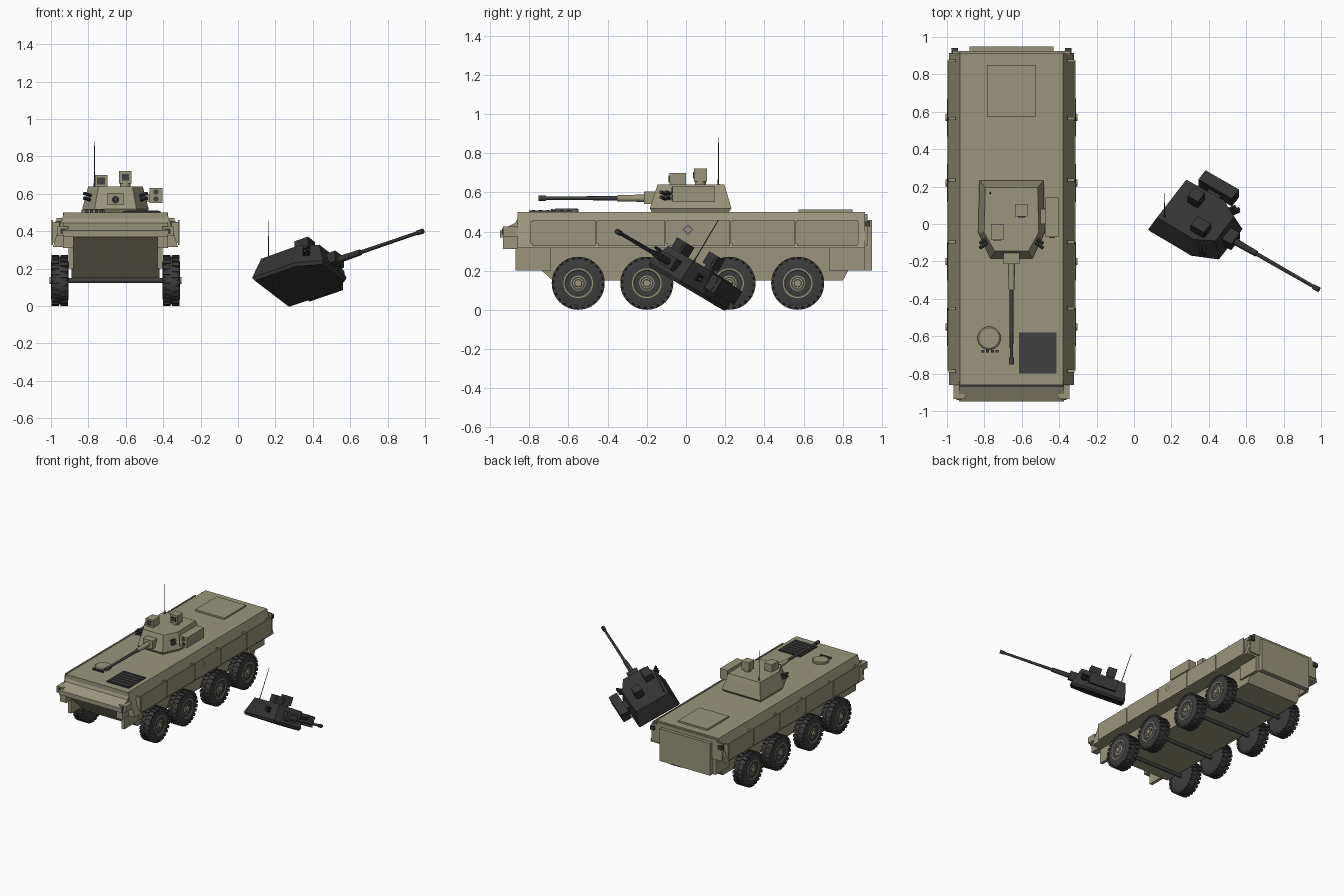
import bpy, bmesh, math
from mathutils import Matrix, Vector

cube = bpy.data.objects.get("Cube")
if cube:
    bpy.data.objects.remove(cube, do_unlink=True)


def material(name, rgb):
    m = bpy.data.materials.new(name)
    m.use_nodes = True
    m.diffuse_color = (*rgb, 1)
    m.node_tree.nodes["Principled BSDF"].inputs["Base Color"].default_value = (*rgb, 1)
    return m


TAN = material("olive tan paint", (0.32, 0.30, 0.205))
RUBBER = material("black rubber", (0.045, 0.045, 0.045))
STEEL = material("dark steel", (0.05, 0.05, 0.052))
CHAR = material("charred metal", (0.033, 0.033, 0.033))
MARK = material("grey marking", (0.13, 0.12, 0.14))

HULL = Matrix.Translation((-0.655, 0, 0))


def finish(name, bm, mat, M=HULL, smooth=False):
    bmesh.ops.recalc_face_normals(bm, faces=bm.faces)
    me = bpy.data.meshes.new(name)
    bm.to_mesh(me)
    bm.free()
    me.materials.append(mat)
    ob = bpy.data.objects.new(name, me)
    bpy.context.collection.objects.link(ob)
    ob.matrix_world = M
    if smooth:
        bpy.ops.object.select_all(action="DESELECT")
        ob.select_set(True)
        bpy.context.view_layer.objects.active = ob
        bpy.ops.object.shade_smooth_by_angle(angle=math.radians(35))
    return ob


def add_box(bm, lo, hi, turn=Matrix()):
    lo, hi = Vector(lo), Vector(hi)
    M = turn @ Matrix.Translation((lo + hi) / 2) @ Matrix.Diagonal((*(hi - lo), 1))
    bmesh.ops.create_cube(bm, size=1, matrix=M)


def box(name, lo, hi, mat=TAN, M=HULL):
    bm = bmesh.new()
    add_box(bm, lo, hi)
    return finish(name, bm, mat, M)


def loft(name, rings, mat=TAN, M=HULL, smooth=False, capped=True):
    bm = bmesh.new()
    loops = [[bm.verts.new(p) for p in ring] for ring in rings]
    n = len(loops[0])
    for a, b in zip(loops, loops[1:]):
        for i in range(n):
            bm.faces.new((a[i], a[(i + 1) % n], b[(i + 1) % n], b[i]))
    if capped:
        bm.faces.new(loops[0])
        bm.faces.new(loops[-1])
    return finish(name, bm, mat, M, smooth)


def lathe(name, profile, axis, centre, mat, M=HULL, n=24, capped=True):
    # profile holds (distance along the axis, radius)
    turn = Vector(axis).to_track_quat("Z", "Y")
    rings = [[turn @ Vector((r * math.cos(t), r * math.sin(t), h)) + Vector(centre)
              for t in (2 * math.pi * i / n for i in range(n))] for h, r in profile]
    return loft(name, rings, mat, M, True, capped)


# Upper hull with sloped sides, and the nose in front of it
section = [(-0.275, 0.5), (0.275, 0.5), (0.335, 0.315), (-0.335, 0.315)]
loft("upper_hull", [[(x, y, z) for x, z in section] for y in (-0.86, 0.913)])
nose = [(-0.845, 0.5), (-0.87, 0.445), (-0.948, 0.405), (-0.948, 0.37), (-0.84, 0.37)]
loft("nose", [[(x, y, z) for y, z in nose] for x in (-0.28, 0.28)])
belly = [(-0.93, 0.375), (-0.68, 0.15), (0.80, 0.15), (0.90, 0.33), (0.5, 0.375)]
loft("lower_hull", [[(x, y, z) for y, z in belly] for x in (-0.235, 0.235)])

# Parts on both flanks
edges = [-0.79, -0.455, -0.10, 0.23, 0.56, 0.88]
for s, side in ((-1, "right"), (1, "left")):
    def flank(name, x0, x1, ys, zs, mat=TAN):
        a, b = sorted((s * x0, s * x1))
        return box(f"{side}_{name}", (a, ys[0], zs[0]), (b, ys[1], zs[1]), mat)

    for y0, y1 in zip(edges, edges[1:]):
        flank("armour_panel", 0.333, 0.341, (y0 + 0.006, y1 - 0.006), (0.325, 0.46))
        flank("panel_bracket", 0.30, 0.336, (y0 - 0.004, y0 + 0.012), (0.34, 0.45))
    flank("panel_bracket", 0.30, 0.336, (0.865, 0.88), (0.34, 0.45))
    flank("front_skirt", 0.225, 0.25, (-0.87, -0.69), (0.20, 0.36))
    flank("rear_skirt", 0.225, 0.25, (0.73, 0.913), (0.20, 0.34))
    flank("nose_corner", 0.225, 0.28, (-0.935, -0.86), (0.31, 0.37))
    flank("headlight_box", 0.25, 0.31, (-0.935, -0.86), (0.375, 0.425))
    flank("headlight", 0.265, 0.295, (-0.94, -0.934), (0.385, 0.415), STEEL)
    flank("tail_light", 0.285, 0.32, (0.91, 0.94), (0.425, 0.455), STEEL)
    flank("rear_corner", 0.27, 0.315, (0.91, 0.925), (0.33, 0.47))
    # Outlined diamond plate
    rings = [[(s * 0.344, 0.01 + r * c, 0.41 + r * d) for c, d in ((1, 0), (0, 1), (-1, 0), (0, -1))]
             for r in (0.028, 0.018)]
    loft(f"{side}_diamond_mark", rings, MARK, capped=False)

# Rear door and deck fittings
box("rear_door", (-0.225, 0.91, 0.20), (0.225, 0.95, 0.46))
box("rear_sill", (-0.27, 0.905, 0.33), (0.27, 0.925, 0.49))
box("rear_deck_hatch", (-0.13, 0.575, 0.495), (0.13, 0.85, 0.513))
box("engine_grille", (0.04, -0.80, 0.49), (0.24, -0.58, 0.507), STEEL)
for i in range(6):
    y = -0.785 + i * 0.036
    box("grille_slat", (0.05, y, 0.505), (0.23, y + 0.014, 0.511), STEEL)
lathe("driver_hatch", [(0, 0.062), (0.015, 0.062), (0.02, 0.055)], (0, 0, 1), (-0.12, -0.61, 0.498), TAN)
for i in range(4):
    x = -0.16 + i * 0.025
    box("driver_periscope", (x, -0.688, 0.495), (x + 0.016, -0.675, 0.515), STEEL)


# Wheels: one master set, copied with linked meshes
def wheel_parts():
    tyre = [(-0.044, 0.07), (-0.046, 0.10), (-0.038, 0.124), (-0.02, 0.129), (0.02, 0.129),
            (0.038, 0.124), (0.046, 0.10), (0.044, 0.07)]
    ax, o = (1, 0, 0), (0, 0, 0)
    parts = [lathe("tyre", tyre, ax, o, RUBBER, n=32)]
    bm = bmesh.new()
    for i in range(24):
        for k in (-1, 1):
            turn = Matrix.Rotation(2 * math.pi * (i + 0.25 * k) / 24, 4, "X")
            xs = sorted((k * 0.004, k * 0.044))
            add_box(bm, (xs[0], -0.011, 0.115), (xs[1], 0.011, 0.135), turn)
    parts.append(finish("tyre_tread", bm, RUBBER))
    rim = [(0.03, 0.074), (0.048, 0.076), (0.048, 0.068), (0.04, 0.062), (0.042, 0.042),
           (0.046, 0.036), (0.046, 0.02), (0.055, 0.018), (0.055, 0.006)]
    parts.append(lathe("rim", rim, ax, o, TAN, n=28))
    parts.append(lathe("hub_ring", [(0.0465, 0.034), (0.0475, 0.034), (0.0475, 0.027), (0.0465, 0.027)],
                       ax, o, STEEL, capped=False))
    bm = bmesh.new()
    for i in range(10):
        turn = Matrix.Rotation(2 * math.pi * i / 10, 4, "X")
        add_box(bm, (0.038, -0.006, 0.046), (0.0435, 0.006, 0.057), turn)
    parts.append(finish("rim_holes", bm, STEEL))
    return parts


master = wheel_parts()
first = True
for y in (-0.55, -0.20, 0.22, 0.57):
    lathe("axle", [(-0.27, 0.014), (0.27, 0.014)], (1, 0, 0), (0, y, 0.136), STEEL, n=12)
    for s in (1, -1):
        place = HULL @ Matrix.Translation((s * 0.298, y, 0.136))
        if s < 0:
            place = place @ Matrix.Rotation(math.pi, 4, "Z")
        for part in master:
            ob = part if first else part.copy()
            if not first:
                bpy.context.collection.objects.link(ob)
            ob.matrix_world = place
        first = False


# Turret: built in its own frame, gun towards -y
def turret(prefix, M, paint, dark):
    def outline(back, rear, mid, front, nose_y, z):
        return [(back, rear, z), (mid, -0.045, z), (front, nose_y, z),
                (-front, nose_y, z), (-mid, -0.045, z), (-back, rear, z)]

    def tbox(name, lo, hi, mat=paint):
        box(prefix + name, lo, hi, mat, M)

    def rod(name, p, axis, profile, mat, n=16):
        lathe(prefix + name, profile, axis, p, mat, M, n)

    loft(prefix + "turret_body", [outline(0.165, 0.22, 0.168, 0.108, -0.175, 0.0),
                                  outline(0.172, 0.232, 0.178, 0.112, -0.185, 0.018),
                                  outline(0.150, 0.208, 0.156, 0.098, -0.158, 0.10),
                                  outline(0.140, 0.195, 0.146, 0.090, -0.145, 0.14)], paint, M)
    # Gun
    tbox("gun_mantlet", (-0.042, -0.215, 0.04), (0.042, -0.12, 0.105))
    forward = (0, -1, 0)
    rod("gun_sleeve", (0, -0.2, 0.07), forward, [(0, 0.019), (0.15, 0.016)], paint)
    rod("gun_barrel", (0, -0.34, 0.07), forward, [(0, 0.011), (0.38, 0.009)], dark)
    rod("gun_muzzle", (0, -0.715, 0.07), forward, [(0, 0.013), (0.037, 0.014)], dark)
    # Sights
    tbox("commander_sight", (0.02, 0.04, 0.155), (0.086, 0.107, 0.222))
    rod("commander_sight_neck", (0.053, 0.073, 0.13), (0, 0, 1), [(0, 0.028), (0.03, 0.028)], paint)
    tbox("commander_sight_glass", (0.034, 0.036, 0.17), (0.072, 0.041, 0.205), dark)
    tbox("gunner_sight", (-0.11, -0.085, 0.13), (-0.043, 0.0, 0.20))
    tbox("gunner_sight_glass", (-0.098, -0.089, 0.15), (-0.055, -0.084, 0.187), dark)
    # Launcher with two tubes
    tbox("launcher_box", (0.182, -0.07, 0.05), (0.25, 0.145, 0.132))
    tbox("launcher_arm", (0.13, 0.0, 0.06), (0.19, 0.08, 0.095))
    for z in (0.072, 0.11):
        rod("launcher_tube", (0.216, -0.06, z), forward, [(0, 0.014), (0.014, 0.014)], dark)
    # Smoke tubes on both cheeks
    for s in (-1, 1):
        for z in (0.065, 0.09):
            for y in (-0.075, -0.10):
                rod("smoke_tube", (s * 0.13, y, z), (s * 0.8, -0.6, 0.25), [(0, 0.009), (0.05, 0.009)], dark, 10)
    rod("antenna", (-0.113, 0.165, 0.13), (0, 0, 1), [(0, 0.006), (0.03, 0.003), (0.25, 0.002)], dark, 8)


turret("", Matrix.Translation((-0.655, 0, 0.5)), TAN, STEEL)

# Burnt turret lying on the ground beside the hull
gun = Vector((0.832, -0.478, 0.283)).normalized()
side_axis = (-gun).cross(Vector((0, 0.51, 0.86))).normalized()
up = side_axis.cross(-gun)
lying = Matrix((side_axis, -gun, up)).transposed().to_4x4()
turret("burnt_", Matrix.Translation((0.364, -0.028, 0.128)) @ lying, CHAR, CHAR)
